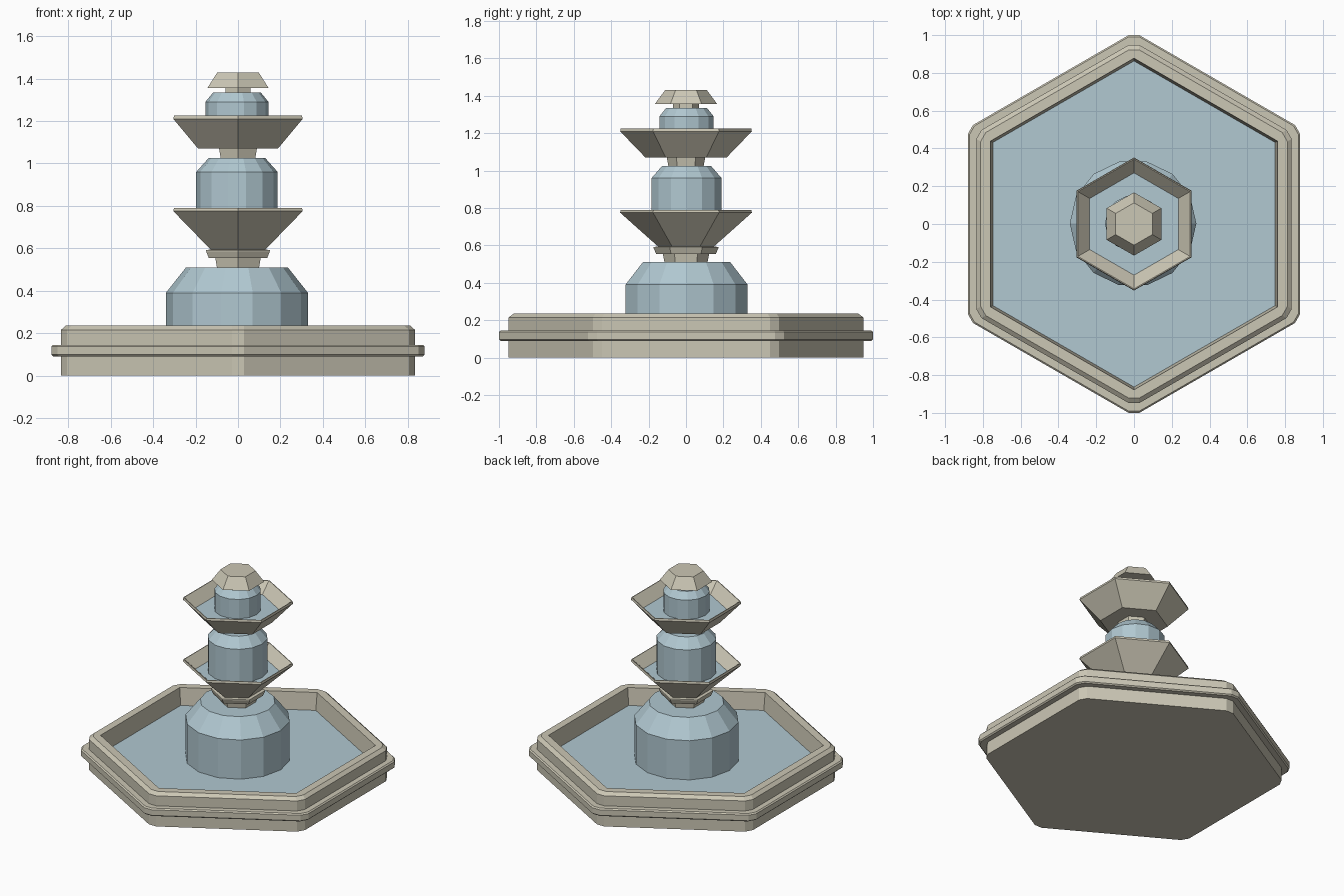
import bpy, bmesh
from math import cos, sin, pi, sqrt

cube = bpy.data.objects.get("Cube")
if cube:
    bpy.data.objects.remove(cube)


def material(name, rgb):
    m = bpy.data.materials.new(name)
    m.use_nodes = True
    m.diffuse_color = (*rgb, 1)
    m.node_tree.nodes["Principled BSDF"].inputs["Base Color"].default_value = (*rgb, 1)
    return m


STONE = material("pale_stone", (0.60, 0.57, 0.46))
WATER = material("light_blue_water", (0.44, 0.58, 0.64))


def hexagon(apothem, cut=0.0):
    """Hexagon with corners on the y axis; each corner is trimmed by cut."""
    radius = apothem * 2 / sqrt(3)
    pts = []
    for i in range(6):
        a = pi / 2 + i * pi / 3
        for side in (-1, 1):
            r, t = radius - cut, side * cut * sqrt(3)
            pts.append((r * cos(a) - t * sin(a), r * sin(a) + t * cos(a)))
    return pts


def round_section(radius, sides=14):
    return [(radius * cos(2 * pi * i / sides), radius * sin(2 * pi * i / sides))
            for i in range(sides)]


def loft(name, layers, mat, offset=(0, 0)):
    """Join stacked (points, z) sections into a closed solid."""
    bm = bmesh.new()
    loops = [[bm.verts.new((x + offset[0], y + offset[1], z)) for x, y in pts]
             for pts, z in layers]
    n = len(loops[0])
    for low, high in zip(loops, loops[1:]):
        for i in range(n):
            j = (i + 1) % n
            bm.faces.new((low[i], low[j], high[j], high[i]))
    bm.faces.new(loops[0][::-1])
    if len(loops) > 1:
        bm.faces.new(loops[-1])
    else:
        bmesh.ops.reverse_faces(bm, faces=bm.faces[:])
    bmesh.ops.remove_doubles(bm, verts=bm.verts[:], dist=0.0005)
    mesh = bpy.data.meshes.new(name)
    bm.to_mesh(mesh)
    bm.free()
    mesh.materials.append(mat)
    obj = bpy.data.objects.new(name, mesh)
    bpy.context.collection.objects.link(obj)
    return obj


def hex_part(name, profile):
    return loft(name, [(hexagon(a), z) for a, z in profile], STONE)


def water_sheet(name, apothem, z):
    return loft(name, [(hexagon(apothem), z)], WATER)


def water_column(name, radius, top_radius, bottom, shoulder, top):
    layers = [(round_section(radius), bottom), (round_section(radius), shoulder),
              (round_section(top_radius), top)]
    return loft(name, layers, WATER, (-0.005, 0.003))


# Large pool with trimmed outer corners, a raised band and a sharp inner wall
outer = [(0.835, 0), (0.835, 0.09), (0.872, 0.09), (0.88, 0.098), (0.88, 0.137),
         (0.872, 0.145), (0.835, 0.145), (0.835, 0.215), (0.812, 0.235)]
inner = [(0.76, 0.235), (0.747, 0.11)]
loft("pool", [(hexagon(a, 0.016), z) for a, z in outer]
     + [(hexagon(a), z) for a, z in inner], STONE)
water_sheet("pool_water", 0.748, 0.115)

# Falling water
water_column("lower_cascade", 0.335, 0.24, 0.112, 0.39, 0.51)
water_column("middle_cascade", 0.192, 0.134, 0.72, 0.96, 1.025)
water_column("upper_cascade", 0.149, 0.112, 1.14, 1.29, 1.335)

# Necks between the tiers
hex_part("lower_neck", [(0.098, 0.50), (0.108, 0.56)])
hex_part("collar", [(0.138, 0.555), (0.15, 0.585), (0.15, 0.592), (0.12, 0.595)])
hex_part("upper_neck", [(0.08, 1.015), (0.09, 1.075)])
hex_part("finial_neck", [(0.06, 1.33), (0.06, 1.36)])

# Two bowls, each with a hollow filled with water
hex_part("lower_bowl", [(0.125, 0.59), (0.305, 0.775), (0.302, 0.79),
                        (0.297, 0.79), (0.23, 0.72)])
water_sheet("lower_bowl_water", 0.235, 0.725)
hex_part("upper_bowl", [(0.188, 1.07), (0.305, 1.21), (0.302, 1.225),
                        (0.297, 1.225), (0.23, 1.15)])
water_sheet("upper_bowl_water", 0.235, 1.155)

# Cap on top
hex_part("finial", [(0.145, 1.355), (0.097, 1.43)])
